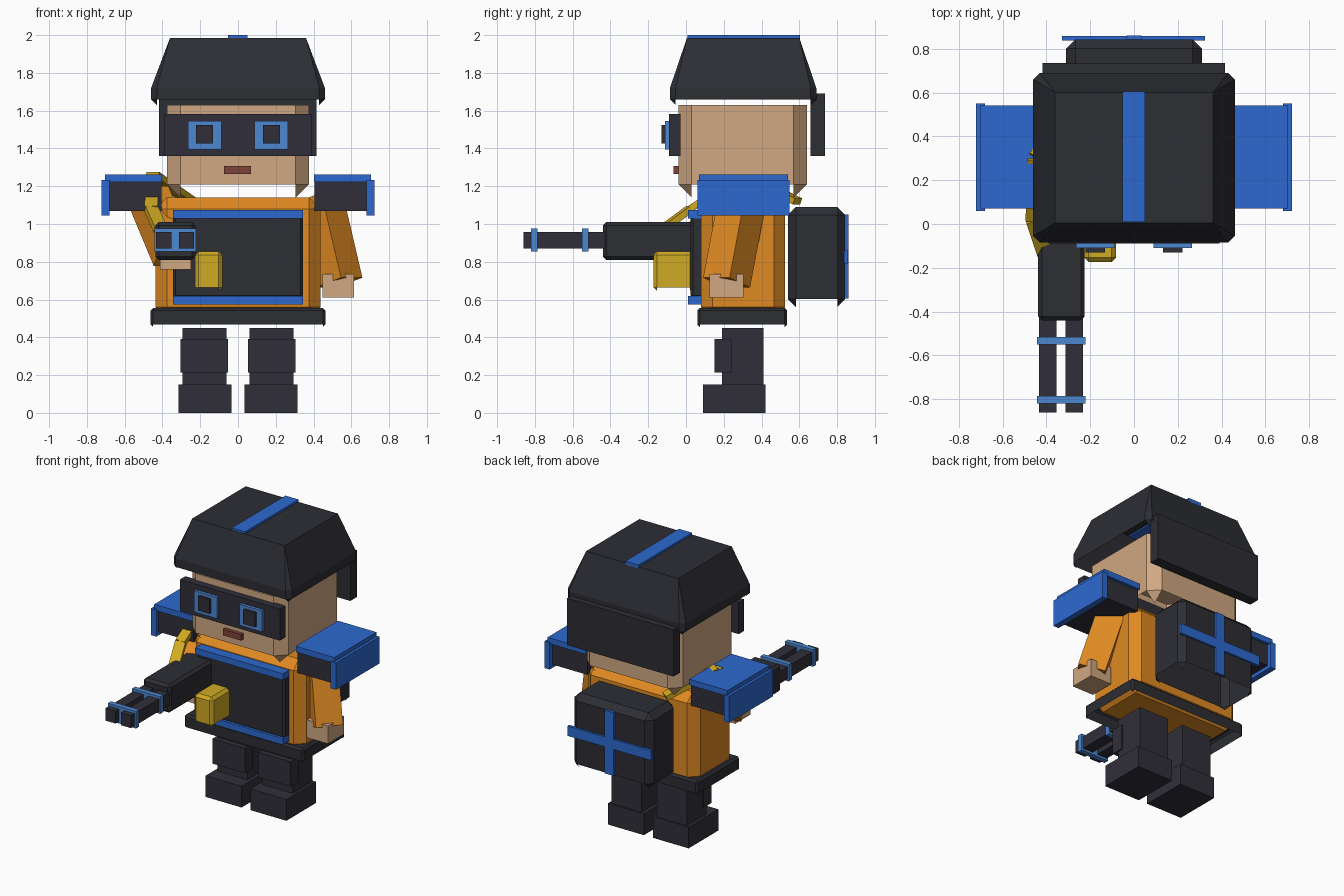
import bpy, bmesh
from mathutils import Vector, Matrix

cube = bpy.data.objects.get("Cube")
if cube:
    bpy.data.objects.remove(cube, do_unlink=True)


def material(name, code):
    srgb = [int(code[i:i + 2], 16) / 255 for i in (0, 2, 4)]
    color = [((c + 0.055) / 1.055) ** 2.4 for c in srgb] + [1]
    mat = bpy.data.materials.new(name)
    mat.use_nodes = True
    mat.diffuse_color = color
    mat.node_tree.nodes["Principled BSDF"].inputs["Base Color"].default_value = color
    return mat


CHARCOAL = material("charcoal", "2d2e34")
SLATE = material("dark_slate", "302f3a")
BLUE = material("blue", "2c69d0")
SKY = material("light_blue", "4d88d2")
ORANGE = material("orange", "e08a22")
SKIN = material("skin", "d0a882")
YELLOW = material("yellow", "d0aa22")
RED = material("dull_red", "804238")


def finish(name, bm, mat):
    bmesh.ops.recalc_face_normals(bm, faces=bm.faces)
    mesh = bpy.data.meshes.new(name)
    bm.to_mesh(mesh)
    bm.free()
    mesh.materials.append(mat)
    obj = bpy.data.objects.new(name, mesh)
    bpy.context.collection.objects.link(obj)
    return obj


def box(name, mat, xs, ys, zs, bevel=0, hollow=False, top=None):
    """Box from ranges; hollow opens the underside, top reshapes the upper face."""
    bm = bmesh.new()
    bmesh.ops.create_cube(bm, size=1)
    for v in bm.verts:
        v.co = [r[0] + (c + 0.5) * (r[1] - r[0]) for c, r in zip(v.co, (xs, ys, zs))]
    if bevel:
        bmesh.ops.bevel(bm, geom=bm.edges[:], offset=bevel, segments=1, affect='EDGES')
    if hollow:
        low = [f for f in bm.faces if len(f.verts) > 3
               and f.calc_center_median().z < zs[0] + bevel * 0.8]
        bmesh.ops.delete(bm, geom=low, context='FACES')
    if top:
        mid = sum(ys) / 2
        for v in bm.verts:
            if v.co.z > zs[1] - 0.001:
                v.co = (top[0][v.co.x > 0], top[1][v.co.y > mid], top[2])
    return finish(name, bm, mat)


def beam(name, mat, start, end, width, depth):
    """Square bar running between two points."""
    a, b = Vector(start), Vector(end)
    bm = bmesh.new()
    bmesh.ops.create_cube(bm, size=1)
    turn = (b - a).to_track_quat('Z', 'Y').to_matrix().to_4x4()
    size = Matrix.Diagonal((width, depth, (b - a).length, 1))
    bm.transform(Matrix.Translation((a + b) / 2) @ turn @ size)
    return finish(name, bm, mat)


def pair(name, mat, xs, ys, zs):
    """Same box on both sides."""
    box("left_" + name, mat, xs, ys, zs)
    box("right_" + name, mat, (-xs[1], -xs[0]), ys, zs)


# Legs
pair("boot", SLATE, (0.035, 0.315), (0.09, 0.42), (0, 0.15))
pair("leg", SLATE, (0.06, 0.295), (0.19, 0.41), (0.15, 0.45))
pair("knee_pad", SLATE, (0.052, 0.305), (0.15, 0.24), (0.215, 0.39))

# Torso, belt and chest armour
box("belt", CHARCOAL, (-0.463, 0.463), (0.06, 0.535), (0.455, 0.555), 0.013, True)
box("torso", ORANGE, (-0.437, 0.437), (0.08, 0.525), (0.5, 1.14), 0.06)
box("chest_plate", CHARCOAL, (-0.343, 0.343), (0.025, 0.14), (0.61, 1.04), 0.012)
for name, z in (("upper_chest_trim", 1.03), ("lower_chest_trim", 0.573)):
    box(name, BLUE, (-0.343, 0.343), (0.01, 0.12), (z, z + 0.045))

# Head and mask
box("head", SKIN, (-0.375, 0.375), (-0.04, 0.64), (1.14, 1.63), 0.07, True,
    ((-0.305, 0.305), (0.03, 0.57), 1.63))
head = bpy.data.objects["head"].data
for v in head.vertices:
    if 1.5 < v.co.z < 1.62:
        v.co.z = 1.63
box("mask", SLATE, (-0.39, 0.39), (-0.09, -0.03), (1.36, 1.583))
pair("eye_frame", SKY, (0.088, 0.265), (-0.11, -0.08), (1.395, 1.545))
pair("eye", SLATE, (0.132, 0.222), (-0.13, -0.1), (1.425, 1.525))
box("mouth", RED, (-0.073, 0.07), (-0.065, -0.03), (1.265, 1.308))

# Helmet
box("helmet", CHARCOAL, (-0.46, 0.46), (-0.085, 0.69), (1.63, 1.75), 0.03, True,
    ((-0.36, 0.36), (0.005, 0.6), 1.985))
box("helmet_stripe", BLUE, (-0.053, 0.05), (0.008, 0.604), (1.975, 2.0))
box("neck_guard", CHARCOAL, (-0.417, 0.415), (0.66, 0.735), (1.36, 1.69))

# Shoulder guards
pair("shoulder_block", SLATE, (0.405, 0.685), (0.085, 0.52), (1.07, 1.23))
pair("shoulder_top", BLUE, (0.402, 0.703), (0.07, 0.54), (1.222, 1.263))
pair("shoulder_side", BLUE, (0.68, 0.722), (0.06, 0.549), (1.045, 1.233))

# Arms and hands
beam("left_arm", ORANGE, (0.43, 0.3, 1.14), (0.535, 0.215, 0.69), 0.18, 0.18)
box("left_hand", SKIN, (0.448, 0.615), (0.125, 0.305), (0.61, 0.735))
beam("right_arm", ORANGE, (-0.47, 0.29, 1.14), (-0.345, 0.0, 0.84), 0.17, 0.17)
box("right_hand", SKIN, (-0.412, -0.25), (-0.13, 0.04), (0.76, 0.9))

# Weapon
box("weapon_body", CHARCOAL, (-0.437, -0.225), (-0.44, 0.1), (0.81, 1.01), 0.018)
for name, x in (("outer_barrel", -0.433), ("inner_barrel", -0.313)):
    box(name, SLATE, (x, x + 0.08), (-0.86, -0.42), (0.87, 0.957))
for name, y in (("front_band", -0.82), ("rear_band", -0.55)):
    box(name, SKY, (-0.442, -0.222), (y, y + 0.035), (0.855, 0.975))
box("magazine", YELLOW, (-0.228, -0.082), (-0.173, 0.04), (0.645, 0.855), 0.02, True)

# Shoulder strap
path = [(-0.25, 0.59, 1.12), (-0.45, 0.3, 1.26), (-0.46, 0.02, 1.08), (-0.41, -0.13, 0.97)]
for i, (a, b) in enumerate(zip(path, path[1:])):
    beam("strap_section_%d" % (i + 1), YELLOW, a, b, 0.07, 0.035)

# Backpack with cross straps
box("backpack", CHARCOAL, (-0.31, 0.31), (0.54, 0.843), (0.56, 1.09), 0.042, True)
box("backpack_upright_strap", BLUE, (-0.035, 0.035), (0.835, 0.86), (0.605, 1.05))
box("backpack_cross_strap", BLUE, (-0.328, 0.325), (0.837, 0.857), (0.79, 0.86))
